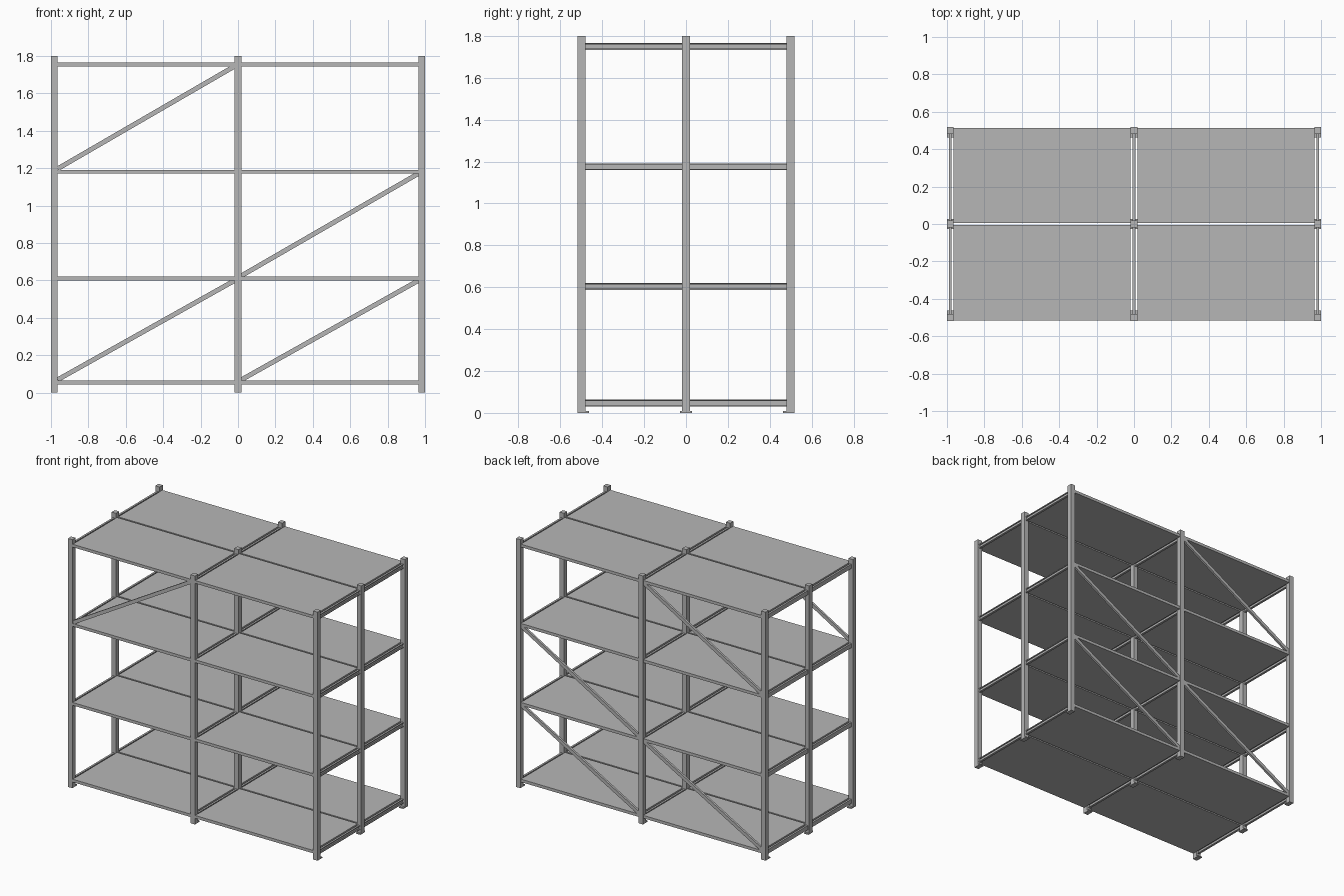
import bpy, bmesh
from math import atan2, hypot
from mathutils import Matrix, Vector

cube = bpy.data.objects.get("Cube")
if cube:
    bpy.data.objects.remove(cube)

# Single painted steel colour
steel = bpy.data.materials.new("grey_steel")
steel.use_nodes = True
GREY = (0.47, 0.47, 0.47, 1)
steel.diffuse_color = GREY
steel.node_tree.nodes["Principled BSDF"].inputs["Base Color"].default_value = GREY


def finish(name, bm):
    bmesh.ops.recalc_face_normals(bm, faces=bm.faces)
    mesh = bpy.data.meshes.new(name)
    bm.to_mesh(mesh)
    bm.free()
    mesh.materials.append(steel)
    obj = bpy.data.objects.new(name, mesh)
    bpy.context.collection.objects.link(obj)
    return obj


def box(name, x, y, z):
    """Box from (low, high) ranges on each axis."""
    bm = bmesh.new()
    size = [b - a for a, b in (x, y, z)]
    mid = Vector([(a + b) / 2 for a, b in (x, y, z)])
    bmesh.ops.create_cube(bm, size=1, matrix=Matrix.Translation(mid) @ Matrix.Diagonal((*size, 1)))
    return finish(name, bm)


def channel(name, x, y, top):
    """C-section rail running along y, open towards +x."""
    w, h, t = 0.007, 0.031, 0.006
    profile = [(-w, 0), (w, 0), (w, -t), (t - w, -t), (t - w, t - h), (w, t - h), (w, -h), (-w, -h)]
    bm = bmesh.new()
    face = bm.faces.new([bm.verts.new((x + px, y[0], top + pz)) for px, pz in profile])
    ext = bmesh.ops.extrude_face_region(bm, geom=[face])
    verts = [g for g in ext["geom"] if isinstance(g, bmesh.types.BMVert)]
    bmesh.ops.translate(bm, verts=verts, vec=(0, y[1] - y[0], 0))
    return finish(name, bm)


def brace(name, start, end, y):
    """Flat diagonal bar in the xz plane."""
    dx, dz = end[0] - start[0], end[1] - start[1]
    mid = Vector(((start[0] + end[0]) / 2, y, (start[1] + end[1]) / 2))
    bm = bmesh.new()
    matrix = (Matrix.Translation(mid) @ Matrix.Rotation(-atan2(dz, dx), 4, "Y")
              @ Matrix.Diagonal((hypot(dx, dz), 0.016, 0.025, 1)))
    bmesh.ops.create_cube(bm, size=1, matrix=matrix)
    return finish(name, bm)


HEIGHT = 1.8
POST_X, POST_Y = 0.0175, 0.0185   # half sizes of an upright
COLUMNS = {"right": -0.9825, "middle": 0.0, "left": 0.9825}
ROWS = {"front": -0.4995, "centre": 0.0, "back": 0.4995}
LEVELS = [0.064, 0.62, 1.192, 1.766]   # shelf top heights
BAYS = {"right": (-0.965, -0.0175), "left": (0.0175, 0.965)}

# Uprights and their foot plates
for col, x in COLUMNS.items():
    for row, y in ROWS.items():
        box(f"{row}_{col}_upright", (x - POST_X, x + POST_X), (y - POST_Y, y + POST_Y), (0, HEIGHT))
        low = y - (POST_Y if row == "front" else 0.028)
        high = y + (POST_Y if row == "back" else 0.028)
        if row == "front":
            high = y + 0.036
        elif row == "back":
            low = y - 0.036
        box(f"{row}_{col}_foot", (x - POST_X, x + POST_X), (low, high), (0, 0.008))

for i, top in enumerate(LEVELS, 1):
    # Shelf panels, one front and one back in each bay
    for bay, span in BAYS.items():
        box(f"front_{bay}_shelf_{i}", span, (-0.515, -0.006), (top - 0.021, top))
        box(f"back_{bay}_shelf_{i}", span, (0.006, 0.513), (top - 0.021, top))
    # Side rails between the uprights
    for col, x in COLUMNS.items():
        for row, side in (("front", -1), ("back", 1)):
            ends = sorted((side * POST_Y, side * (ROWS["back"] - POST_Y)))
            channel(f"{row}_{col}_rail_{i}", x, ends, top - 0.002)

# Diagonal braces, each rising towards the left within one tier
for row, bay, tier in (("front", "right", 2), ("back", "right", 2), ("back", "left", 1),
                       ("back", "right", 0), ("back", "left", 0)):
    x0, x1 = BAYS[bay]
    y = -0.505 if row == "front" else 0.505
    brace(f"{row}_{bay}_brace_{tier + 1}", (x0, LEVELS[tier] + 0.005), (x1, LEVELS[tier + 1] - 0.02), y)
